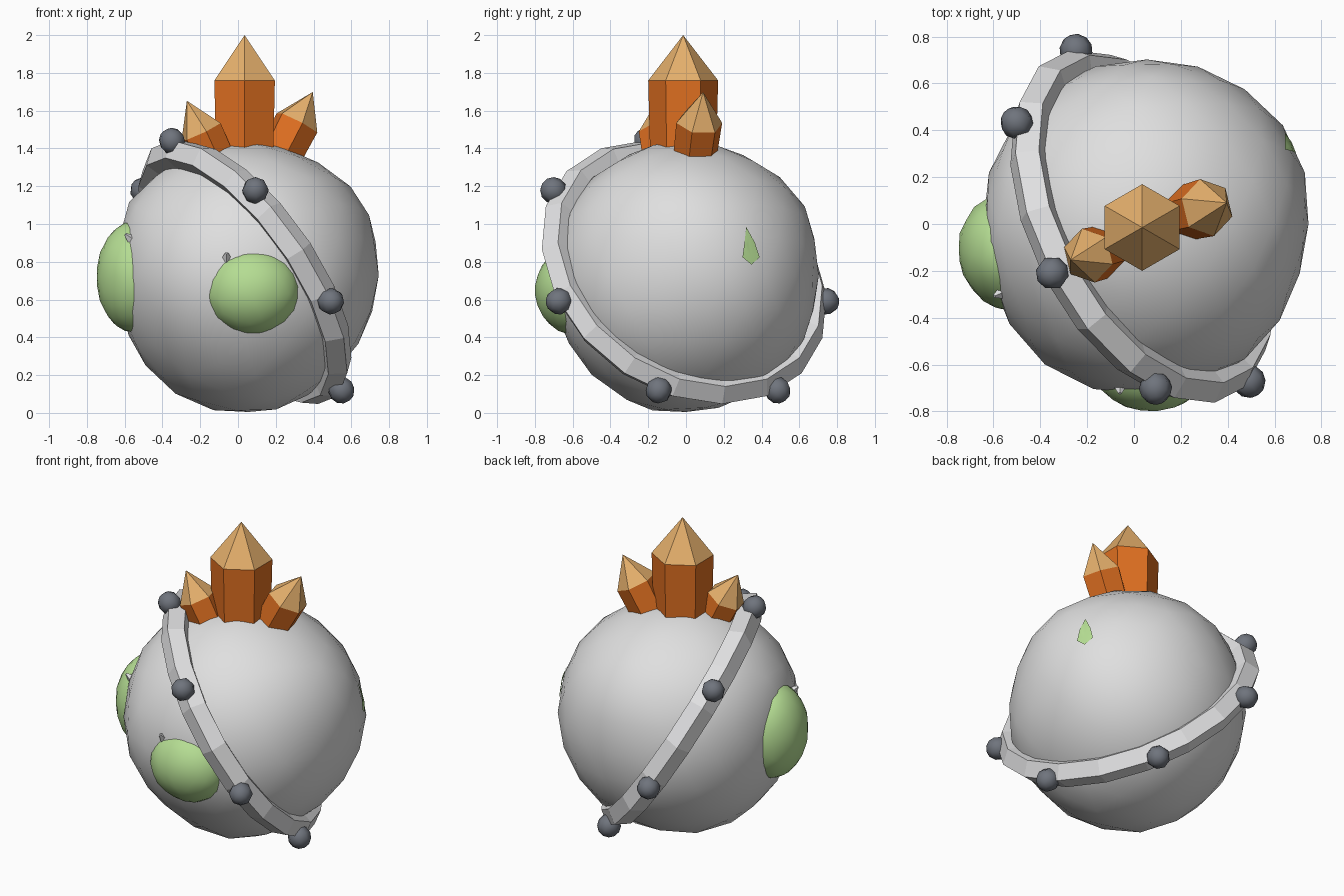
import bpy, bmesh, math, random
from mathutils import Vector, Matrix
from mathutils.bvhtree import BVHTree

if "Cube" in bpy.data.objects:
    bpy.data.objects.remove(bpy.data.objects["Cube"])

random.seed(4)


def material(name, rgb):
    m = bpy.data.materials.new(name)
    m.diffuse_color = (*rgb, 1)
    m.use_nodes = True
    m.node_tree.nodes["Principled BSDF"].inputs["Base Color"].default_value = m.diffuse_color
    return m


STONE = material("stone_grey", (0.74, 0.74, 0.74))
BAND = material("band_grey", (0.75, 0.75, 0.76))
STUD = material("slate", (0.16, 0.175, 0.205))
MOSS = material("moss_green", (0.46, 0.72, 0.29))
ORANGE = material("crystal_orange", (0.74, 0.16, 0.015))
TAN = material("crystal_tan", (0.78, 0.43, 0.15))


def finish(name, bm, mats, smooth=None):
    """Turn a bmesh into an object, optionally smooth below an angle."""
    bmesh.ops.recalc_face_normals(bm, faces=bm.faces)
    me = bpy.data.meshes.new(name)
    bm.to_mesh(me)
    bm.free()
    for m in mats:
        me.materials.append(m)
    ob = bpy.data.objects.new(name, me)
    bpy.context.collection.objects.link(ob)
    if smooth:
        bpy.ops.object.select_all(action='DESELECT')
        ob.select_set(True)
        bpy.context.view_layer.objects.active = ob
        bpy.ops.object.shade_smooth_by_angle(angle=math.radians(smooth))
    return ob


def along(axis):
    """Rotation taking local z to the given axis."""
    return Vector(axis).to_track_quat('Z', 'Y').to_matrix().to_4x4()


# Rough boulder body: a sphere with a few broad swellings and hollows
CENTRE = Vector((0.055, 0, 0.727))
SWELLS = [((0.62, 0, 0.38), 0.02), ((-0.65, 0, 0.40), 0.03), ((-0.3, 0, -0.65), 0.02),
          ((0.55, 0, -0.40), -0.03), ((-0.34, -0.68, 0), 0.03), ((-0.7, 0, 0.05), -0.02),
          ((0, 0.60, 0.38), 0.015), ((0, -0.25, -0.7), 0.02), ((1, -0.2, 0.15), -0.033),
          ((0, 1, 0), -0.012), ((0.36, 0.08, 0.60), -0.015)]
bm = bmesh.new()
bmesh.ops.create_icosphere(bm, subdivisions=3, radius=1)
for v in bm.verts:
    d = v.co.normalized()
    r = 0.714 + random.uniform(-0.004, 0.004)
    for axis, amount in SWELLS:
        r += amount * max(0, d.dot(Vector(axis).normalized())) ** 10
    v.co = d * r + CENTRE
    v.co.z = max(v.co.z, 0.005)
surface = BVHTree.FromBMesh(bm)
finish("boulder", bm, [STONE], 60)


def on_boulder(direction):
    d = Vector(direction).normalized()
    return surface.ray_cast(CENTRE + d * 2, -d)[0], d


# Tilted ridged band: U and V span its plane, N is its normal
RING = Vector((0.036, -0.01, 0.745))
U = Vector((-0.471, -0.244, 0.848)).normalized()
V = Vector((0.463, -0.886, 0)).normalized()
N = U.cross(V).normalized()


def ring_point(angle, radius, offset=0):
    return RING + (U * math.cos(angle) + V * math.sin(angle)) * radius + N * offset


SEGMENTS, SIDES, MAJOR, MINOR = 18, 5, 0.738, 0.085
section = [(MAJOR + MINOR * math.cos(j * math.tau / SIDES),
            MINOR * math.sin(j * math.tau / SIDES)) for j in range(SIDES)]
bm = bmesh.new()
loops = [[bm.verts.new(ring_point(i * math.tau / SEGMENTS, r, o)) for r, o in section]
         for i in range(SEGMENTS)]
for i in range(SEGMENTS):
    a, b = loops[i], loops[(i + 1) % SEGMENTS]
    for j in range(SIDES):
        k = (j + 1) % SIDES
        bm.faces.new((a[j], a[k], b[k], b[j]))
finish("band", bm, [BAND])

# Seven studs on the band
for i in range(7):
    bm = bmesh.new()
    p = ring_point(i * math.tau / 7, 0.818)
    bmesh.ops.create_uvsphere(bm, u_segments=8, v_segments=6, radius=0.071,
                              matrix=Matrix.Translation(p) @ along(p - RING))
    finish(f"stud_{i + 1}", bm, [STUD], 60)


# Six-sided crystals: orange shaft, tan point
def crystal(name, shoulder, axis, radius, shaft, tip, spin=0.0):
    bm = bmesh.new()
    rings = []
    for z, r in ((-shaft, radius * 0.93), (0, radius)):
        rings.append([bm.verts.new((r * math.cos(spin + i * math.pi / 3),
                                    r * math.sin(spin + i * math.pi / 3), z))
                      for i in range(6)])
    apex = bm.verts.new((0, 0, tip))
    low, high = rings
    bm.faces.new(low)
    for i in range(6):
        k = (i + 1) % 6
        bm.faces.new((low[i], low[k], high[k], high[i]))
        bm.faces.new((high[i], high[k], apex)).material_index = 1
    bm.transform(Matrix.Translation(shoulder) @ along(axis))
    finish(name, bm, [ORANGE, TAN])


crystal("crystal_main", (0.035, -0.015, 1.76), (0, 0, 1), 0.185, 0.50, 0.24, math.pi / 6)
crystal("crystal_left", (-0.195, -0.135, 1.49), (-0.42, -0.10, 0.9), 0.118, 0.25, 0.18)
crystal("crystal_right", (0.312, 0.07, 1.535), (0.45, 0.11, 0.88), 0.125, 0.27, 0.185)


# Mossy domes half sunk in the boulder
def moss(name, centre, axis, size):
    bm = bmesh.new()
    bmesh.ops.create_icosphere(bm, subdivisions=3, radius=1)
    for v in bm.verts:
        v.co *= random.uniform(0.985, 1.01)
    bm.transform(Matrix.Translation(centre) @ along(axis) @ Matrix.Diagonal((*size, 1)))
    finish(name, bm, [MOSS], 60)


moss("moss_front", (0.075, -0.60, 0.645), (0.02, -1, -0.12), (0.255, 0.23, 0.2))
moss("moss_left", (-0.535, -0.12, 0.72), (-1, -0.17, 0), (0.25, 0.30, 0.215))

# Small moss sliver flush with the right side
p, d = on_boulder((0.58, 0.325, 0.14))
side = Vector((-d.y, d.x, 0)).normalized()


def sliver_vert(bm, y, z):
    hit, out = on_boulder(p + side * y + Vector((0, 0, z)) - CENTRE)
    return bm.verts.new(hit + out * 0.009)


bm = bmesh.new()
outline = [(-0.01, 0.12), (0.03, 0.03), (0.05, -0.05), (0, -0.09), (-0.05, -0.05), (-0.035, 0.03)]
rim = [sliver_vert(bm, y, z) for y, z in outline]
mid = [sliver_vert(bm, y / 2, z / 2) for y, z in outline]
bm.faces.new(mid)
for i in range(6):
    k = (i + 1) % 6
    bm.faces.new((rim[i], rim[k], mid[k], mid[i]))
bmesh.ops.triangulate(bm, faces=bm.faces)
finish("moss_sliver", bm, [MOSS], 60)

# Tiny stone chips above the moss
for name, pos, axis in (("chip_front", (-0.06, -0.705, 0.83), (0, -0.7, 0.7)),
                        ("chip_left", (-0.578, -0.30, 0.93), (-0.7, -0.3, 0.6))):
    bm = bmesh.new()
    bmesh.ops.create_cone(bm, segments=4, radius1=0.03, radius2=0.008, depth=0.05,
                          cap_ends=True, matrix=Matrix.Translation(pos) @ along(axis))
    finish(name, bm, [BAND])
